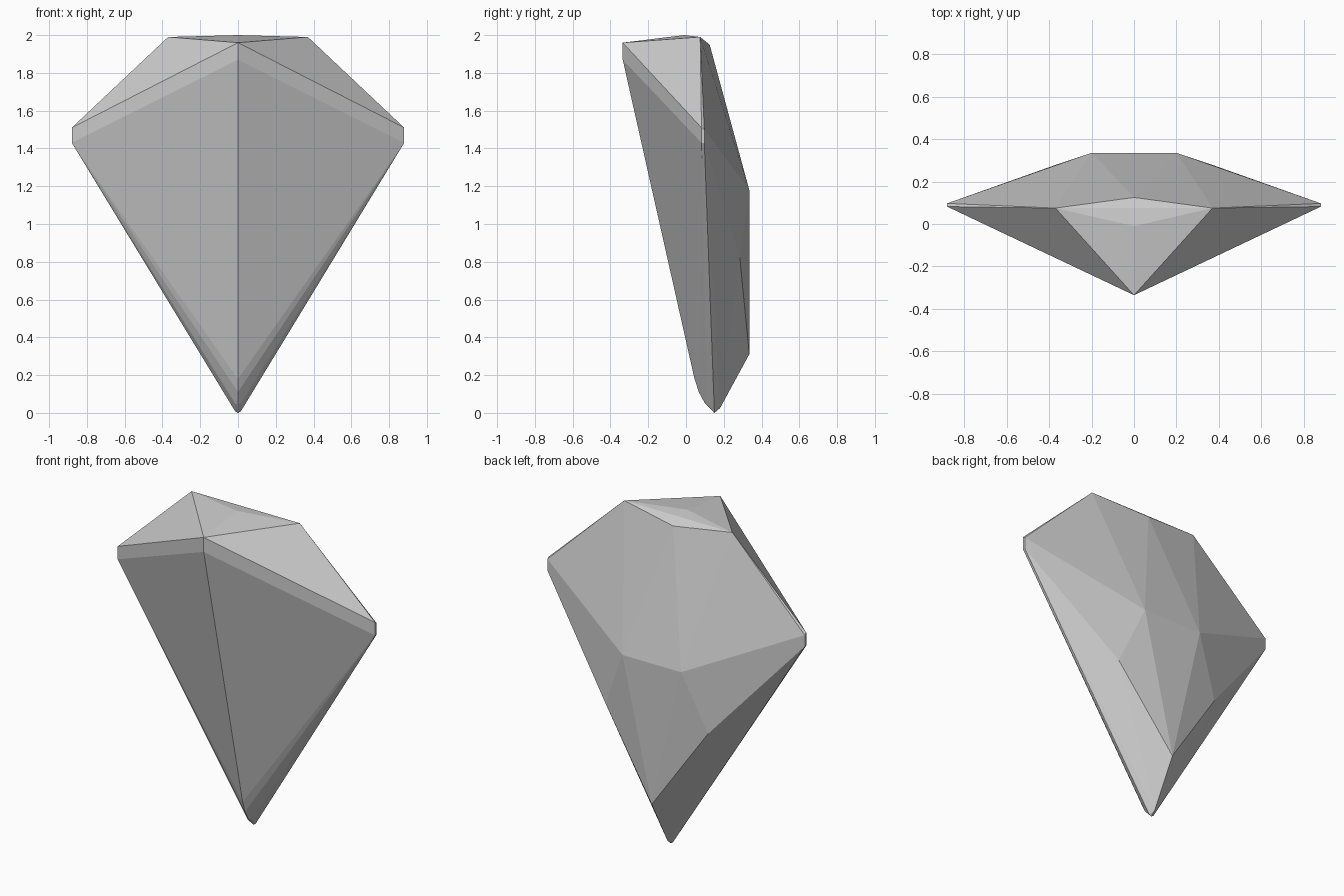
import bpy, bmesh, math

if "Cube" in bpy.data.objects:
    bpy.data.objects.remove(bpy.data.objects["Cube"])

# Corners on the centre plane (y, z)
centre = [
    (-0.335, 1.96), (-0.335, 1.87),            # front ridge
    (-0.01, 2.0), (0.125, 1.95),               # crown
    (0.335, 0.31),                             # lower back
    (0.045, 0.18), (0.068, 0.11), (0.098, 0.055),
    (0.15, 0.0), (0.18, 0.025),                # rounded tip
]
# Corners mirrored left and right (x, y, z)
paired = [
    (0.37, 0.075, 1.99),                       # crown shoulders
    (0.88, 0.082, 1.51), (0.88, 0.082, 1.43),  # side edges, front
    (0.88, 0.097, 1.50), (0.88, 0.097, 1.43),  # side edges, back
    (0.20, 0.335, 1.18),                       # back facet
    (0.35, 0.285, 0.82),                       # lower back facets
    (0.012, 0.11, 0.045), (0.015, 0.15, 0.008),  # tip flanks
]

points = [(0, y, z) for y, z in centre]
points += [(s * x, y, z) for x, y, z in paired for s in (1, -1)]

# Faceted gem as the convex shell of its corners
bm = bmesh.new()
for p in points:
    bm.verts.new(p)
bmesh.ops.convex_hull(bm, input=list(bm.verts))
loose = [v for v in bm.verts if not v.link_faces]
bmesh.ops.delete(bm, geom=loose, context='VERTS')
bmesh.ops.dissolve_limit(bm, angle_limit=math.radians(0.5),
                         verts=list(bm.verts), edges=list(bm.edges))
bmesh.ops.recalc_face_normals(bm, faces=list(bm.faces))

mesh = bpy.data.meshes.new("faceted_gem")
bm.to_mesh(mesh)
bm.free()
gem = bpy.data.objects.new("faceted_gem", mesh)
bpy.context.collection.objects.link(gem)
